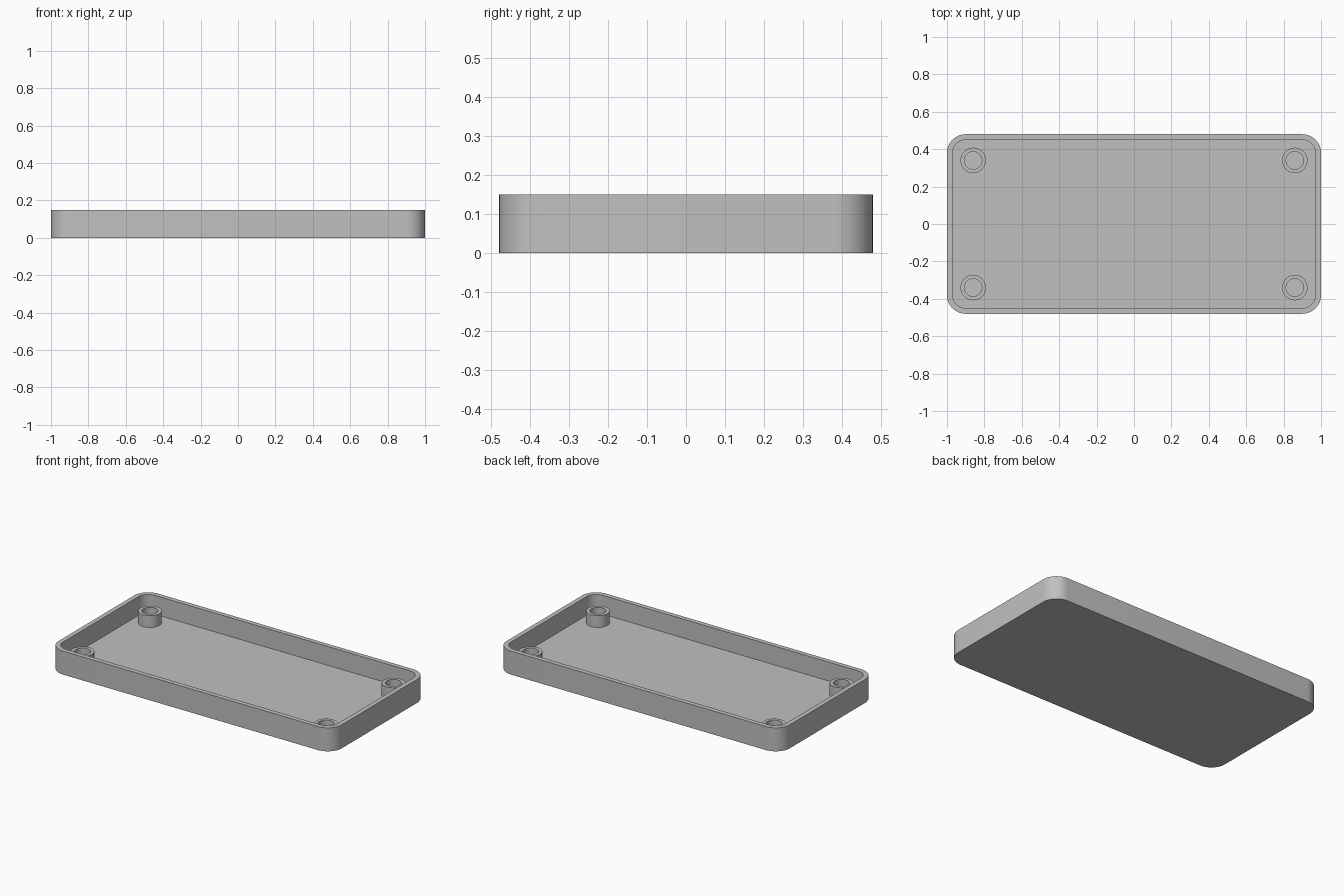
import bpy
import bmesh
from math import cos, sin, pi

if "Cube" in bpy.data.objects:
    bpy.data.objects.remove(bpy.data.objects["Cube"], do_unlink=True)

LENGTH, WIDTH, HEIGHT = 2.0, 0.96, 0.15
WALL, FLOOR, CORNER = 0.03, 0.03, 0.1
POST_X, POST_Y, POST_TOP = 0.86, 0.34, 0.105
POST_RADIUS, HOLE_RADIUS = 0.068, 0.047

grey = bpy.data.materials.new("plain grey")
grey.use_nodes = True
colour = (0.53, 0.53, 0.53, 1)
grey.diffuse_color = colour
grey.node_tree.nodes["Principled BSDF"].inputs["Base Color"].default_value = colour


def rounded_outline(inset, steps=12):
    """Rounded rectangle, counter-clockwise, moved inwards by inset."""
    r = CORNER - inset
    cx, cy = LENGTH / 2 - CORNER, WIDTH / 2 - CORNER
    points = []
    for quarter, (sx, sy) in enumerate([(1, 1), (-1, 1), (-1, -1), (1, -1)]):
        for i in range(steps + 1):
            a = (quarter + i / steps) * pi / 2
            points.append((sx * cx + r * cos(a), sy * cy + r * sin(a)))
    return points


def circle(radius, x, y, steps=48):
    return [(x + radius * cos(2 * pi * i / steps), y + radius * sin(2 * pi * i / steps))
            for i in range(steps)]


def skin(name, sections, cap_start=False, cap_end=False):
    """Join outlines at given heights into one surface."""
    bm = bmesh.new()
    rings = [[bm.verts.new((x, y, z)) for x, y in outline] for outline, z in sections]
    for low, high in zip(rings, rings[1:]):
        n = len(low)
        for i in range(n):
            j = (i + 1) % n
            bm.faces.new((low[i], low[j], high[j], high[i]))
    if cap_start:
        bm.faces.new(rings[0][::-1])
    if cap_end:
        bm.faces.new(rings[-1])
    mesh = bpy.data.meshes.new(name)
    bm.to_mesh(mesh)
    bm.free()
    mesh.materials.append(grey)
    obj = bpy.data.objects.new(name, mesh)
    bpy.context.collection.objects.link(obj)
    bpy.ops.object.select_all(action="DESELECT")
    obj.select_set(True)
    bpy.context.view_layer.objects.active = obj
    bpy.ops.object.shade_smooth_by_angle(angle=pi / 6)
    return obj


# Open tray: outer wall, rim, inner wall and floor
outer, inner = rounded_outline(0), rounded_outline(WALL)
skin("tray", [(outer, 0), (outer, HEIGHT), (inner, HEIGHT), (inner, FLOOR)],
     cap_start=True, cap_end=True)

# Hollow screw posts in the four corners
for side, sx in (("left", 1), ("right", -1)):
    for end, sy in (("front", -1), ("back", 1)):
        x, y = sx * POST_X, sy * POST_Y
        wall, hole = circle(POST_RADIUS, x, y), circle(HOLE_RADIUS, x, y)
        skin(f"{end}_{side}_post",
             [(wall, FLOOR), (wall, POST_TOP), (hole, POST_TOP), (hole, FLOOR)])
